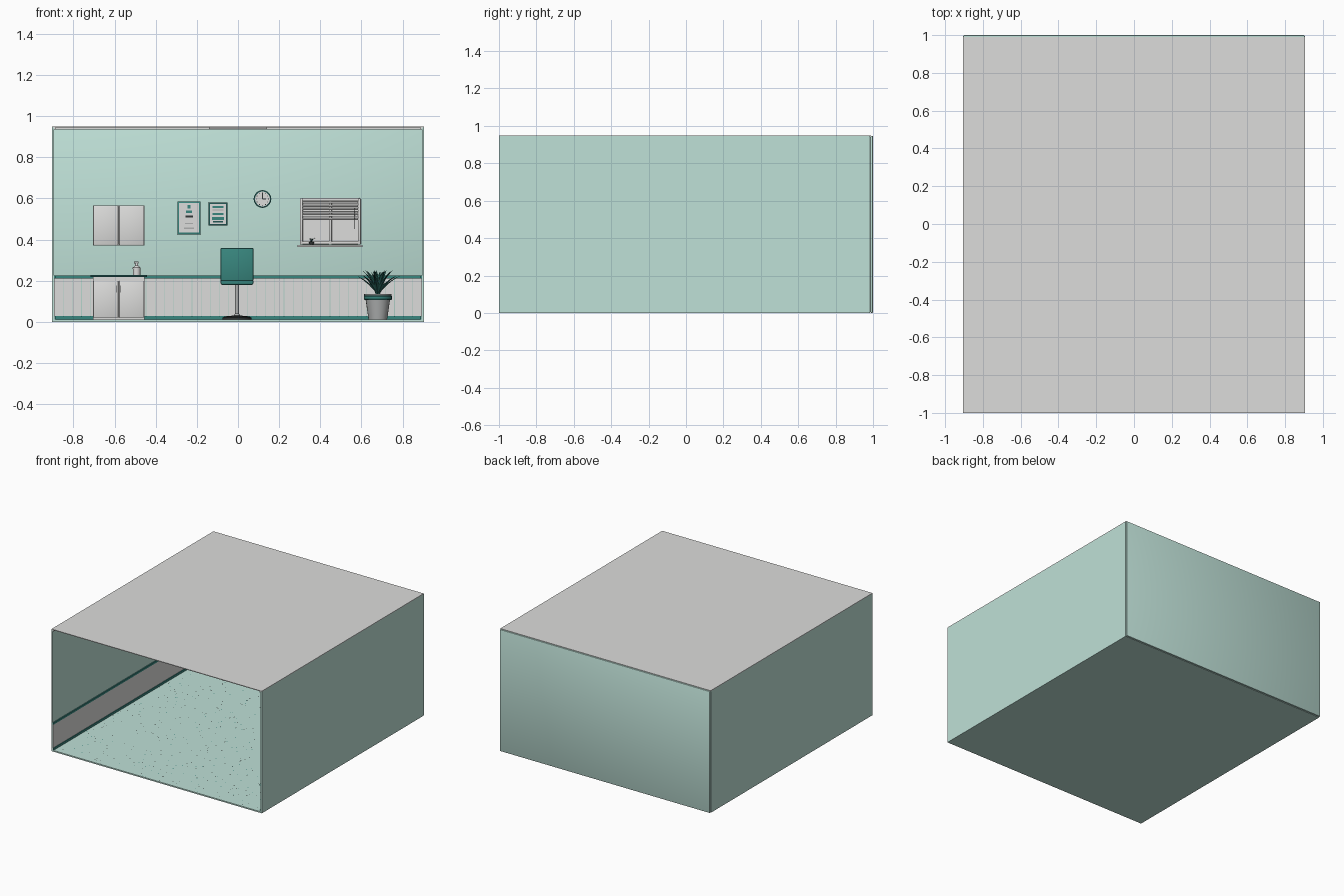
import bpy, bmesh, math, random
from mathutils import Matrix, Vector

random.seed(4)
if "Cube" in bpy.data.objects:
    bpy.data.objects.remove(bpy.data.objects["Cube"])


def material(name, *rgb):
    m = bpy.data.materials.new(name)
    m.use_nodes = True
    m.diffuse_color = (*rgb, 1)
    m.node_tree.nodes["Principled BSDF"].inputs["Base Color"].default_value = (*rgb, 1)
    return m


mint = material("mint paint", .52, .75, .68)
white = material("off white", .72, .72, .71)
teal = material("teal", .04, .24, .21)
dark = material("deep teal", .015, .09, .085)
leaf_green = material("leaf green", .02, .12, .10)
charcoal = material("charcoal", .03, .035, .035)
metal = material("grey metal", .42, .43, .43)


def finish(name, bm, mat, smooth=False):
    bmesh.ops.recalc_face_normals(bm, faces=bm.faces)
    mesh = bpy.data.meshes.new(name)
    bm.to_mesh(mesh)
    bm.free()
    mesh.materials.append(mat)
    ob = bpy.data.objects.new(name, mesh)
    bpy.context.collection.objects.link(ob)
    if smooth:
        bpy.ops.object.select_all(action="DESELECT")
        bpy.context.view_layer.objects.active = ob
        ob.select_set(True)
        bpy.ops.object.shade_smooth_by_angle(angle=math.radians(35))
    return ob


def box(name, mat, x, y, z, bevel=0, tilt=0):
    """Box from (low, high) ranges, optionally bevelled and tilted about x."""
    bm = bmesh.new()
    bmesh.ops.create_cube(bm, size=1)
    size = Vector((x[1] - x[0], y[1] - y[0], z[1] - z[0]))
    centre = Vector((sum(x), sum(y), sum(z))) / 2
    bmesh.ops.scale(bm, vec=size, verts=bm.verts)
    if bevel:
        bmesh.ops.bevel(bm, geom=bm.edges[:], offset=bevel, segments=2, profile=.5, affect="EDGES")
    bm.transform(Matrix.Translation(centre) @ Matrix.Rotation(tilt, 4, "X"))
    return finish(name, bm, mat, bool(bevel))


def lathe(name, mat, centre, profile, sides=24, face_front=False):
    """Spin (radius, height) points around z, or around y for wall pieces."""
    bm = bmesh.new()
    verts = [bm.verts.new((r, 0, h)) for r, h in profile]
    edges = [bm.edges.new(pair) for pair in zip(verts, verts[1:])]
    bmesh.ops.spin(bm, geom=verts + edges, cent=(0, 0, 0), axis=(0, 0, 1),
                   angle=math.tau, steps=sides)
    bmesh.ops.remove_doubles(bm, verts=bm.verts, dist=.0001)
    turn = Matrix.Rotation(math.pi / 2 if face_front else 0, 4, "X")
    bm.transform(Matrix.Translation(centre) @ turn)
    return finish(name, bm, mat, True)


def around(c, half):
    return (c - half, c + half)


def off_wall(depth, start=0):
    """Range in y standing out from the back wall."""
    return (WALL - depth, WALL - start)


W, IN, WALL, FLOOR, TOP = .905, .895, .985, .01, .945

# Room shell, open at the front
box("floor", mint, (-W, W), (-1, WALL), (0, FLOOR))
box("ceiling", white, (-W, W), (-1, .99), (TOP, .95))
box("back_wall", mint, (-W, W), (WALL, 1), (0, TOP + .002), .006)
for side, s in (("left", 1), ("right", -1)):
    def span(depth, start=0):
        return sorted((s * (IN - depth), s * (IN - start)))
    box(side + "_wall", mint, sorted((s * IN, s * W)), (-1, WALL), (0, TOP))
    box(side + "_wainscot", white, span(.003), (-1, WALL), (FLOOR, .21))
    box(side + "_chair_rail", teal, span(.008), (-1, WALL), (.21, .225))
    box(side + "_baseboard", teal, span(.007), (-1, WALL), (FLOOR, .027))
    box(side + "_crown", white, span(.008), (-1, WALL), (.935, TOP))
box("back_chair_rail", teal, (-IN, IN), off_wall(.012), (.21, .225))
box("back_baseboard", teal, (-IN, IN), off_wall(.01), (FLOOR, .027))
box("back_crown", white, (-IN, IN), off_wall(.01), (.935, TOP))
box("ceiling_light", white, around(0, .14), around(.1, .14), (.938, TOP))

# Wainscot boards with narrow gaps
boards = 40
pitch = 2 * IN / boards
for i in range(boards):
    box(f"back_board_{i}", white, around(-IN + pitch * (i + .5), pitch / 2 - .0015),
        off_wall(.004), (.02, .212))

# Floor speckles
bm = bmesh.new()
for i in range(850):
    spot = Matrix.Translation((random.uniform(-.88, .88), random.uniform(-.99, .96), FLOOR + .0006))
    bmesh.ops.create_circle(bm, cap_ends=True, segments=5, radius=random.uniform(.002, .005),
                            matrix=spot @ Matrix.Rotation(random.random() * 6, 4, "Z"))
speckles = finish("floor_speckles", bm, charcoal)
speckles.data.materials.append(teal)
for p in speckles.data.polygons:
    p.material_index = p.index % 3 == 0

# Wall and base cabinets
cab = -.58
box("wall_cabinet", white, around(cab, .126), off_wall(.11), (.371, .566))
box("base_cabinet", white, around(cab, .126), off_wall(.19), (FLOOR, .218))
box("counter_top", dark, around(cab, .138), off_wall(.21), (.218, .228), .002)
for s in (-1, 1):
    door = around(cab + s * .063, .061)
    box("upper_door", white, door, off_wall(.118, .11), (.374, .563), .002)
    box("lower_door", white, door, off_wall(.198, .19), (.02, .198), .002)
    box("door_handle", metal, around(cab + s * .01, .002), off_wall(.208, .198), (.143, .177))

# Soap bottle
soap = (-.493, .87, .228)
lathe("soap_bottle", white, soap,
      [(0, 0), (.018, 0), (.019, .035), (.008, .045), (.006, .056), (0, .056)], 16)
box("soap_nozzle", metal, around(-.495, .01), around(.87, .004), (.284, .292))

# Framed wall charts
def chart(name, mat, x, z, rows):
    box(name + "_frame", mat, x, off_wall(.012), z, .002)
    inset = .008
    box(name + "_paper", white, (x[0] + inset, x[1] - inset), off_wall(.014),
        (z[0] + inset, z[1] - inset))
    for height, half, thick, colour in rows:
        box(name + "_mark", colour, around(sum(x) / 2, half), off_wall(.0155, .014),
            around(height, thick))


chart("eye_chart", teal, (-.294, -.182), (.425, .585),
      [(.56, .008, .008, teal), (.536, .014, .006, teal), (.512, .018, .004, charcoal),
       (.478, .02, .003, metal), (.455, .024, .003, metal)])
chart("notice", dark, (-.143, -.051), (.468, .58),
      [(.558, .026, .004, teal), (.543, .026, .003, metal), (.525, .026, .005, teal),
       (.502, .03, .008, teal), (.486, .024, .003, dark)])

# Wall clock
cx, cz = .119, .597
lathe("clock_rim", dark, (cx, WALL, cz),
      [(0, 0), (.043, 0), (.043, .018), (.036, .02), (.036, .012), (0, .012)], 32, True)
lathe("clock_face", white, (cx, WALL, cz), [(.036, .013), (0, .013)], 32, True)
for i in range(12):
    a = math.tau * i / 12
    box("clock_mark", charcoal, around(cx + .03 * math.sin(a), .002), off_wall(.0145, .013),
        around(cz + .03 * math.cos(a), .002))
box("minute_hand", charcoal, around(cx, .0015), off_wall(.016, .013), (cz, cz + .026))
box("hour_hand", charcoal, (cx, cx + .018), off_wall(.016, .013), around(cz, .0015))

# Window with blind, cord and sill
wx, low, high = (.308, .59), .376, .6
mid = sum(wx) / 2
box("window_pane", white, wx, off_wall(.003), (low, high))
for x in (wx[0], mid, wx[1]):
    box("window_upright", white, around(x, .007), off_wall(.018), (low, high), .002)
for z in (low + .008, high - .004):
    box("window_crossbar", white, wx, off_wall(.018), around(z, .007), .002)
box("window_sill", white, (.289, .606), off_wall(.05), (.364, .373), .002)
box("blind_head", white, around(mid, .138), off_wall(.034, .016), (.588, .603))
for i in range(6):
    box(f"blind_slat_{i}", white, around(mid, .135), off_wall(.036, .018),
        around(.58 - i * .016, .001), 0, .45)
box("blind_bottom", metal, around(mid, .135), off_wall(.032, .02), (.496, .501))
box("blind_cord", charcoal, around(.568, .0015), off_wall(.04, .037), (.45, .55))


# Leaves: tapering folded blades that arch outward
def leaves(name, mat, base, rings, width):
    bm = bmesh.new()
    for count, reach, rise, twist in rings:
        for i in range(count):
            a = math.tau * (i + twist) / count
            out, across = Vector((math.cos(a), math.sin(a), 0)), Vector((-math.sin(a), math.cos(a), 0))
            rows = []
            for k in range(5):
                t = k / 4
                spine = Vector(base) + out * reach * t ** 1.3 + Vector((0, 0, rise * t * (1.25 - t / 4)))
                w = width * (.6 + 1.6 * t) * (1 - t) + .0005
                lift = Vector((0, 0, w / 3)) - out * w / 3
                rows.append([bm.verts.new(p) for p in
                             (spine - across * w + lift, spine, spine + across * w + lift)])
            for r, q in zip(rows, rows[1:]):
                for j in (0, 1):
                    bm.faces.new((r[j], r[j + 1], q[j + 1], q[j]))
    return finish(name, bm, mat)


# Floor plant
px, py = .68, .83
lathe("plant_pot", metal, (px, py, FLOOR),
      [(0, 0), (.045, 0), (.059, .095), (.065, .095), (.067, .124), (.058, .124), (.056, .105), (0, .105)])
lathe("pot_band", teal, (px, py, FLOOR), [(.0655, .097), (.068, .1), (.0685, .114), (.0665, .117)])
lathe("pot_soil", charcoal, (px, py, FLOOR), [(.056, .108), (0, .112)])
leaves("plant_leaves", leaf_green, (px, py, .12),
       [(11, .11, .105, 0), (9, .075, .13, .4), (6, .035, .125, .2)], .016)

# Little plant on the window sill
lathe("sill_pot", charcoal, (.357, .955, .373), [(0, 0), (.01, 0), (.013, .018), (0, .018)], 12)
leaves("sill_leaves", dark, (.357, .955, .387), [(7, .018, .02, 0)], .005)

# Swivel chair
seat_x, seat_y = -.005, .62
box("chair_seat", teal, around(seat_x, .08), around(seat_y, .085), (.18, .204), .008)
box("chair_back", teal, around(seat_x, .081), around(seat_y + .08, .012), (.195, .36), .009)
lathe("chair_post", metal, (seat_x, seat_y, .025), [(.016, 0), (.014, .01), (.009, .015), (.009, .155)])
lathe("chair_base", charcoal, (seat_x, seat_y, FLOOR),
      [(0, 0), (.07, 0), (.07, .01), (.06, .016), (0, .022)], 32)
